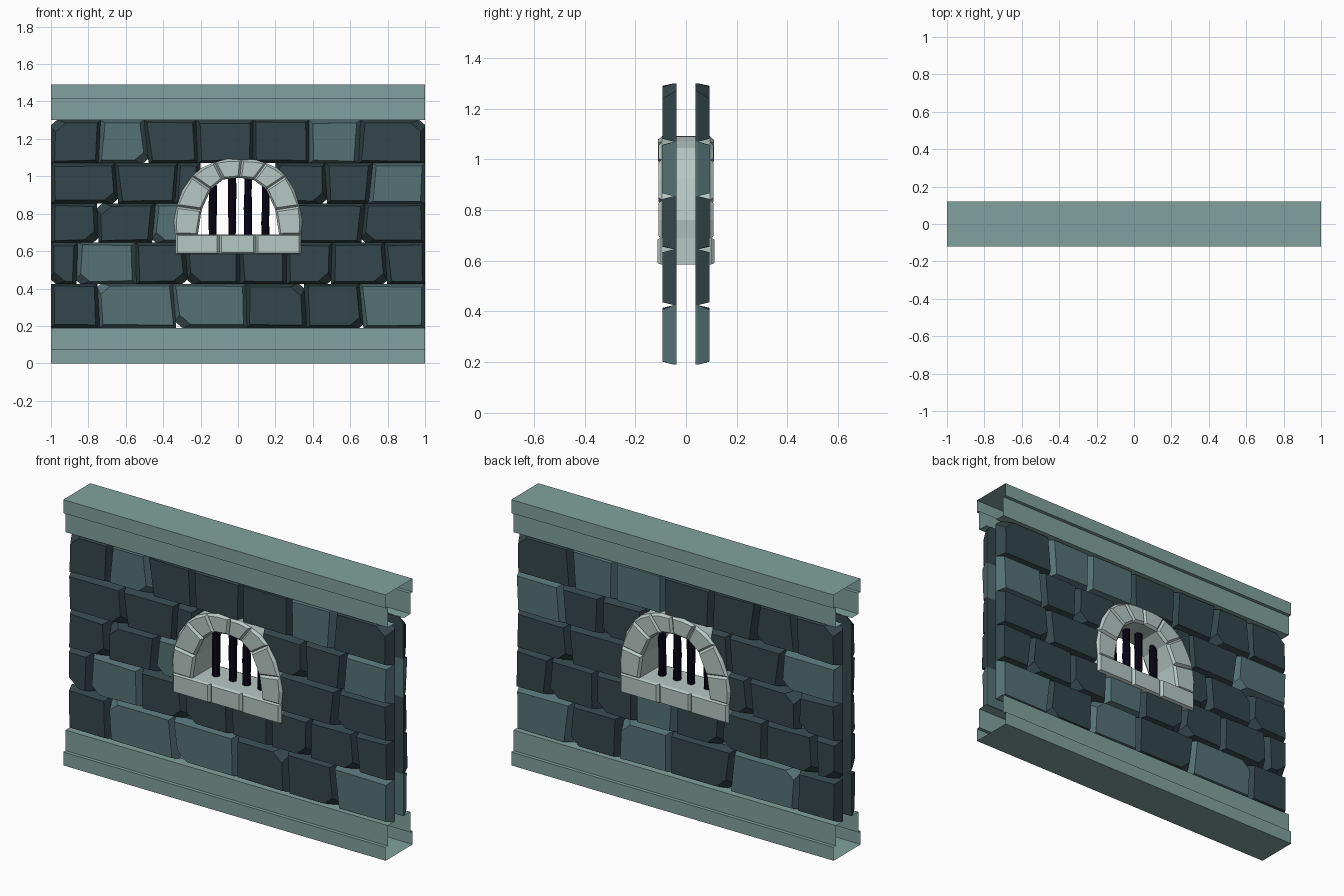
import bpy, bmesh, math, random
from mathutils import Vector

if "Cube" in bpy.data.objects:
    bpy.data.objects.remove(bpy.data.objects["Cube"])

random.seed(4)


def material(name, rgb):
    m = bpy.data.materials.new(name)
    m.diffuse_color = (*rgb, 1)
    m.use_nodes = True
    m.node_tree.nodes["Principled BSDF"].inputs["Base Color"].default_value = m.diffuse_color
    return m


DARK = material("dark_slate", (0.034, 0.062, 0.069))
LIGHT = material("light_slate", (0.092, 0.17, 0.183))
TRIM = material("trim_stone", (0.22, 0.36, 0.34))
FRAME = material("pale_stone", (0.47, 0.58, 0.55))
IRON = material("black_iron", (0.003, 0.002, 0.009))


def finish(name, bm, mat):
    me = bpy.data.meshes.new(name)
    bm.to_mesh(me)
    bm.free()
    me.materials.append(mat)
    ob = bpy.data.objects.new(name, me)
    bpy.context.collection.objects.link(ob)
    return ob


def loft(name, rings, mat, chip=None):
    """Closed solid through rings of equal length; chip = (point, normal) cuts a corner off."""
    bm = bmesh.new()
    vs = [[bm.verts.new(p) for p in r] for r in rings]
    n = len(vs[0])
    bm.faces.new(vs[0])
    bm.faces.new(vs[-1])
    for a, b in zip(vs, vs[1:]):
        for i in range(n):
            j = (i + 1) % n
            bm.faces.new((a[i], a[j], b[j], b[i]))
    if chip:
        geom = bm.verts[:] + bm.edges[:] + bm.faces[:]
        bmesh.ops.bisect_plane(bm, geom=geom, plane_co=chip[0], plane_no=chip[1], clear_outer=True)
        bmesh.ops.holes_fill(bm, edges=bm.edges[:])
    bmesh.ops.recalc_face_normals(bm, faces=bm.faces[:])
    return finish(name, bm, mat)


def jit(a):
    return random.uniform(-a, a)


# Brick rows: z range, then runs of (joint positions, front tones, back tones)
rows = [
    (0.19, 0.425, [((-1, -.745, -.34, .045, .36, .66, 1), "DLLDDL", "DLDLDL")]),
    (0.425, 0.645, [((-1, -.86, -.545, -.275, .01, .26, .5, .79, 1), "DLDDDDDD", "DDDDLDDD")]),
    (0.645, 0.855, [((-1, -.75, -.45, -.25), "DDL", "DDD"), ((.25, .67, 1), "DD", "DD")]),
    (0.855, 1.07, [((-1, -.65, -.33, -.2), "DDD", "LDD"), ((.2, .47, .71, 1), "DDL", "DDL")]),
    (1.07, 1.30, [((-1, -.74, -.49, -.22, .08, .38, .65, 1), "DLDDDLD", "DDDDLLD")]),
]


def brick(name, base, face, side, mat, chip_corner):
    rings = [[(x, side * y, z) for x, z in pts]
             for y, pts in ((.037, base), (.047, base), (.093, face))]
    chip = None
    if chip_corner is not None:
        # Broken corner on the outer face
        x, z = face[chip_corner]
        cx = 1 if chip_corner in (1, 2) else -1
        cz = 1 if chip_corner in (2, 3) else -1
        chip = (Vector((x - cx * .03, side * .093, z - cz * .02)),
                Vector((cx * .6, side * .7, cz * .7)).normalized())
    loft(name, rings, mat, chip)


count = 0
for z0, z1, runs in rows:
    for joints, front, back in runs:
        # Slightly leaning joints, straight at the wall ends
        lean = [0 if i in (0, len(joints) - 1) else jit(.012) for i in range(len(joints))]
        for i in range(len(joints) - 1):
            a, b, la, lb = joints[i], joints[i + 1], lean[i], lean[i + 1]
            base = [(a - la, z0), (b - lb, z0), (b + lb, z1), (a + la, z1)]
            inset = [(1, 1), (-1, 1), (-1, -1), (1, -1)]
            face = [(x + sx * random.uniform(.014, .026), z + sz * random.uniform(.01, .018))
                    for (x, z), (sx, sz) in zip(base, inset)]
            corner = random.choice((None, None, 0, 1, 2, 3))
            count += 1
            for label, side, tones in (("front", -1, front), ("back", 1, back)):
                brick(f"{label}_brick_{count}", base, face, side,
                      LIGHT if tones[i] == "L" else DARK, corner)


# Base and top mouldings: open-ended stepped channels
half = [(.04, .19), (.1, .19), (.1, .075), (.12, .075), (.12, 0)]
channel = half + [(-y, z) for y, z in reversed(half)]


def moulding(name, path):
    bm = bmesh.new()
    pairs = [(bm.verts.new((-1, y, z)), bm.verts.new((1, y, z))) for y, z in path]
    for (al, ar), (bl, br) in zip(pairs, pairs[1:]):
        bm.faces.new((al, ar, br, bl))
    finish(name, bm, TRIM)


moulding("base_moulding", channel)
moulding("top_moulding", [(y, 1.49 - z) for y, z in reversed(channel)])


# Window surround: wedge stones round the arch, three sill stones
def frame_stone(name, pts, depth):
    c = sum((Vector(p) for p in pts), Vector((0, 0))) / len(pts)
    small = [Vector(p) + (c - Vector(p)).normalized() * .014 for p in pts]
    rings = [[(p[0], y, p[1]) for p in ring]
             for y, ring in ((-depth, small), (-depth + .014, pts),
                             (depth - .014, pts), (depth, small))]
    loft(name, rings, FRAME)


outer = [(-.335, .685), (-.328, .84), (-.245, 1.0), (-.125, 1.075), (.02, 1.087),
         (.15, 1.07), (.255, 1.0), (.328, .84), (.335, .685)]
inner = [(-.215, .685), (-.195, .82), (-.145, .93), (-.08, .983), (.01, .992),
         (.085, .98), (.15, .93), (.2, .82), (.22, .685)]
for i in range(8):
    o0, o1, i0, i1 = (Vector(p) for p in (outer[i], outer[i + 1], inner[i], inner[i + 1]))
    mid = (o0 + o1) / 2
    bulge = mid + (mid - Vector((0, .8))).normalized() * .012
    frame_stone(f"arch_stone_{i + 1}", [o0, bulge, o1, i1, i0], .108 + jit(.003))
sill = [-.335, -.1, .095, .338]
for i in range(3):
    a, b = sill[i], sill[i + 1]
    frame_stone(f"sill_stone_{i + 1}", [(a, .585), (b, .585), (b, .69), (a, .69)], .109 + jit(.003))

# Window bars: slightly uneven eight-sided rods
for k, x in enumerate((-.135, -.032, .055, .147)):
    rings = []
    for z in (.68, .75, .83, .91, .995):
        r, dx = .021 + jit(.002), jit(.002)
        rings.append([(x + dx + r * math.cos(t * math.pi / 4), r * math.sin(t * math.pi / 4), z)
                      for t in range(8)])
    loft(f"window_bar_{k + 1}", rings, IRON)
